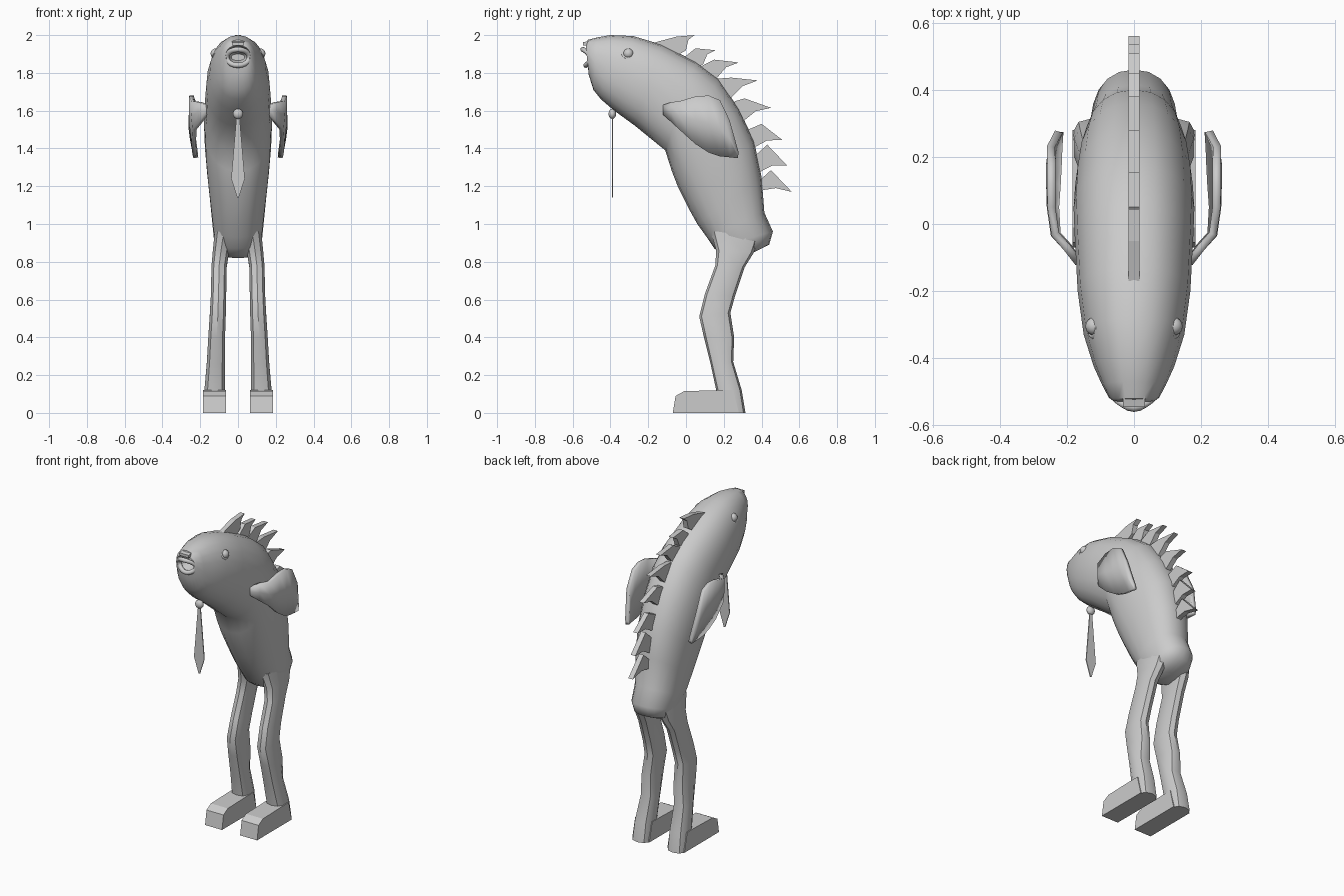
import bpy, bmesh, math
from mathutils import Matrix

if "Cube" in bpy.data.objects:
    bpy.data.objects.remove(bpy.data.objects["Cube"])


def finish(name, bm, smooth=None):
    bmesh.ops.recalc_face_normals(bm, faces=bm.faces)
    mesh = bpy.data.meshes.new(name)
    bm.to_mesh(mesh)
    bm.free()
    ob = bpy.data.objects.new(name, mesh)
    bpy.context.collection.objects.link(ob)
    if smooth:
        bpy.ops.object.select_all(action='DESELECT')
        ob.select_set(True)
        bpy.context.view_layer.objects.active = ob
        bpy.ops.object.shade_smooth_by_angle(angle=math.radians(smooth))
    return ob


def sgn_pow(v, p):
    return math.copysign(abs(v) ** p, v)


def loft(name, rings, n, power, smooth):
    """Each ring: (y, z) at one side, (y, z) at the other, centre x, half width."""
    bm = bmesh.new()
    loops = []
    for (ya, za), (yb, zb), cx, hw in rings:
        loop = []
        for i in range(n):
            a = 2 * math.pi * i / n
            t = 0.5 + 0.5 * sgn_pow(math.cos(a), power)
            x = cx + hw * sgn_pow(math.sin(a), power)
            loop.append(bm.verts.new((x, yb + (ya - yb) * t, zb + (za - zb) * t)))
        loops.append(loop)
    for p, q in zip(loops, loops[1:]):
        for i in range(n):
            j = (i + 1) % n
            bm.faces.new((p[i], p[j], q[j], q[i]))
    bm.faces.new(loops[0])
    bm.faces.new(loops[-1])
    return finish(name, bm, smooth)


def prism(name, pts, x0, x1):
    """Extrude a (y, z) outline from x0 to x1."""
    bm = bmesh.new()
    face = bm.faces.new([bm.verts.new((x0, y, z)) for y, z in pts])
    ext = bmesh.ops.extrude_face_region(bm, geom=[face])
    vs = [v for v in ext['geom'] if isinstance(v, bmesh.types.BMVert)]
    bmesh.ops.translate(bm, verts=vs, vec=(x1 - x0, 0, 0))
    return finish(name, bm)


def ball(name, loc, scale):
    bm = bmesh.new()
    bmesh.ops.create_uvsphere(bm, u_segments=16, v_segments=10, radius=1)
    bm.transform(Matrix.Translation(loc) @ Matrix.Diagonal((*scale, 1)))
    return finish(name, bm, 60)


def ring(name, point, tube, n=20, m=8):
    """Closed tube; point(a) gives centre and the in-plane and axial directions."""
    bm = bmesh.new()
    vs = []
    for i in range(n):
        c, u, w = point(2 * math.pi * i / n)
        row = []
        for k in range(m):
            b = 2 * math.pi * k / m
            row.append(bm.verts.new([c[d] + tube * (u[d] * math.cos(b) + w[d] * math.sin(b))
                                     for d in range(3)]))
        vs.append(row)
    for i in range(n):
        for k in range(m):
            i2, k2 = (i + 1) % n, (k + 1) % m
            bm.faces.new((vs[i][k], vs[i2][k], vs[i2][k2], vs[i][k2]))
    return finish(name, bm, 60)


# Fish body from mouth cavity to hips: back point, belly point, half width
body = [
    ((-0.45, 1.90), (-0.45, 1.865), 0.035),
    ((-0.53, 1.945), (-0.52, 1.84), 0.065),
    ((-0.52, 1.975), (-0.515, 1.79), 0.075),
    ((-0.47, 1.988), (-0.49, 1.71), 0.095),
    ((-0.40, 2.0), (-0.45, 1.66), 0.12),
    ((-0.28, 1.995), (-0.38, 1.60), 0.15),
    ((-0.13, 1.95), (-0.27, 1.52), 0.168),
    ((0.05, 1.86), (-0.11, 1.39), 0.177),
    ((0.17, 1.77), (-0.075, 1.28), 0.18),
    ((0.28, 1.61), (-0.04, 1.19), 0.175),
    ((0.36, 1.44), (0.01, 1.09), 0.163),
    ((0.40, 1.25), (0.06, 1.0), 0.148),
    ((0.415, 1.06), (0.11, 0.93), 0.135),
    ((0.46, 0.96), (0.15, 0.87), 0.127),
    ((0.44, 0.89), (0.19, 0.84), 0.11),
    ((0.34, 0.84), (0.23, 0.82), 0.06),
]
loft("body", [(a, b, 0, w) for a, b, w in body], 20, 0.9, 50)

# Lips: oval ring whose corners recede
ring("lips", lambda a: ((0.06 * math.cos(a), -0.538 + 0.03 * math.cos(a) ** 2
                         - 0.008 * math.sin(a), 1.882 + 0.042 * math.sin(a)),
                        (math.cos(a), 0, math.sin(a)), (0, 1, 0)), 0.014)
prism("nose_ridge", [(-0.545, 1.945), (-0.545, 1.962), (-0.50, 1.972), (-0.50, 1.945)],
      -0.033, 0.033)

# Spines along the back: base start, shoulder, tip, base end
spines = [
    ((-0.17, 1.96), (-0.05, 1.992), (0.045, 2.0), (0.0, 1.92)),
    ((0.0, 1.89), (0.05, 1.93), (0.155, 1.92), (0.09, 1.845)),
    ((0.09, 1.84), (0.15, 1.87), (0.28, 1.855), (0.165, 1.775)),
    ((0.17, 1.77), (0.24, 1.775), (0.38, 1.76), (0.24, 1.67)),
    ((0.26, 1.65), (0.31, 1.665), (0.45, 1.615), (0.31, 1.55)),
    ((0.33, 1.50), (0.40, 1.53), (0.51, 1.445), (0.37, 1.41)),
    ((0.375, 1.37), (0.43, 1.42), (0.535, 1.31), (0.40, 1.28)),
    ((0.40, 1.24), (0.45, 1.285), (0.56, 1.17), (0.41, 1.18)),
]
for i, (a, s, t, b) in enumerate(spines):
    under = (t[0] * 0.5 + b[0] * 0.5 - 0.01, t[1] * 0.5 + b[1] * 0.5 + 0.015)
    prism(f"back_spine_{i + 1}",
          [a, s, t, under, b, (b[0] - 0.05, b[1] - 0.03), (a[0] - 0.03, a[1] - 0.04)],
          -0.016, 0.016)

# Tie: knot and hanging blade
ball("tie_knot", (0, -0.39, 1.583), (0.027, 0.02, 0.027))
bm = bmesh.new()
half = [(0.008, 1.57), (0.036, 1.24), (0.004, 1.14)]
blade = [(x, z) for x, z in half] + [(-x, z) for x, z in reversed(half)]
face = bm.faces.new([bm.verts.new((x, -0.393, z)) for x, z in blade])
ext = bmesh.ops.extrude_face_region(bm, geom=[face])
bmesh.ops.translate(bm, vec=(0, 0.006, 0),
                    verts=[v for v in ext['geom'] if isinstance(v, bmesh.types.BMVert)])
finish("tie_blade", bm)

# Leg rings: front point, back point, centre x, half width
leg = [
    ((0.13, 0.96), (0.40, 0.96), 0.075, 0.05),
    ((0.16, 0.86), (0.36, 0.85), 0.09, 0.045),
    ((0.155, 0.78), (0.31, 0.77), 0.10, 0.042),
    ((0.10, 0.63), (0.26, 0.62), 0.103, 0.042),
    ((0.07, 0.51), (0.235, 0.53), 0.107, 0.044),
    ((0.095, 0.40), (0.255, 0.40), 0.113, 0.046),
    ((0.13, 0.26), (0.25, 0.27), 0.117, 0.05),
    ((0.16, 0.12), (0.295, 0.12), 0.123, 0.057),
    ((0.17, 0.0), (0.315, 0.0), 0.125, 0.06),
]
# Side fin columns: y, top z, bottom z, top x, middle x, bottom x
fin = [
    (-0.115, 1.63, 1.58, 0.165, 0.165, 0.165),
    (-0.07, 1.645, 1.54, 0.20, 0.20, 0.195),
    (-0.03, 1.65, 1.50, 0.235, 0.237, 0.23),
    (0.05, 1.675, 1.425, 0.246, 0.248, 0.235),
    (0.12, 1.68, 1.38, 0.246, 0.25, 0.23),
    (0.18, 1.655, 1.36, 0.246, 0.25, 0.227),
    (0.23, 1.55, 1.355, 0.248, 0.243, 0.225),
    (0.275, 1.38, 1.35, 0.224, 0.223, 0.222),
]
foot = [(-0.07, 0), (-0.055, 0.09), (-0.01, 0.115), (0.17, 0.12), (0.25, 0.12), (0.28, 0)]

for s, side in ((1, "right"), (-1, "left")):
    loft(f"{side}_leg", [(a, b, s * cx, w) for a, b, cx, w in leg], 10, 0.75, 40)
    prism(f"{side}_foot", foot, s * 0.064, s * 0.184)

    bm = bmesh.new()
    cols = []
    for y, zt, zb, xt, xm, xb in fin:
        cols.append([bm.verts.new((s * x, y, z))
                     for x, z in ((xt, zt), (xm, (zt + zb) / 2), (xb, zb))])
    for p, q in zip(cols, cols[1:]):
        for k in range(2):
            bm.faces.new((p[k], p[k + 1], q[k + 1], q[k]))
    ob = finish(f"{side}_side_fin", bm, 40)
    mod = ob.modifiers.new("thickness", 'SOLIDIFY')
    mod.thickness, mod.offset = 0.024, 0

    # Eyeball with a raised eyelid ring
    ball(f"{side}_eye", (s * 0.119, -0.305, 1.902), (0.026, 0.027, 0.027))
    ring(f"{side}_eyelid", lambda a: ((s * (0.122 - 0.012 * math.sin(a)),
                                       -0.305 + 0.031 * math.cos(a), 1.902 + 0.025 * math.sin(a)),
                                      (0, math.cos(a), math.sin(a)), (1, 0, 0)), 0.007, 16, 6)
